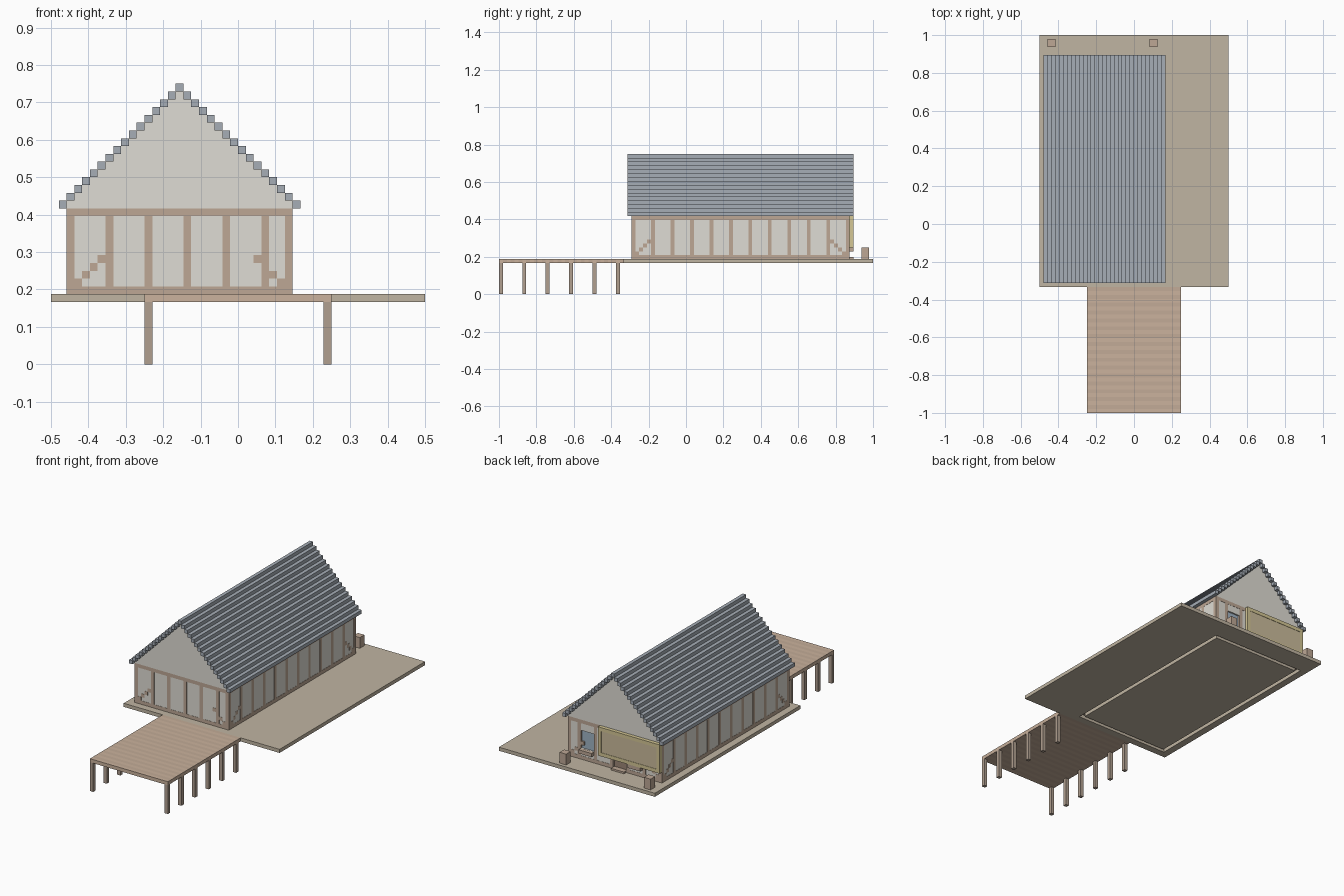
import bpy, bmesh
from mathutils import Matrix, Vector

if "Cube" in bpy.data.objects:
    bpy.data.objects.remove(bpy.data.objects["Cube"])

U = 1 / 48          # the model sits on a grid of small cubes
E = 0.06            # how far the plaster sits behind the timber
MATS = {}


def material(name, rgb):
    if name not in MATS:
        MATS[name] = bpy.data.materials.new(name)
        MATS[name].diffuse_color = (*rgb, 1)
    return MATS[name]


def part(name, boxes, mat):
    """One object made of boxes (x0, x1, y0, y1, z0, z1) in grid units."""
    bm = bmesh.new()
    for b in boxes:
        lo, hi = Vector(b[0::2]) * U, Vector(b[1::2]) * U
        m = Matrix.Translation((lo + hi) / 2) @ Matrix.Diagonal((*(hi - lo), 1))
        bmesh.ops.create_cube(bm, size=1, matrix=m)
    mesh = bpy.data.meshes.new(name)
    bm.to_mesh(mesh)
    bm.free()
    mesh.materials.append(mat)
    ob = bpy.data.objects.new(name, mesh)
    bpy.context.collection.objects.link(ob)
    return ob


ground = material("ground_tan", (0.53, 0.46, 0.36))
plank_a = material("plank_light", (0.60, 0.45, 0.34))
plank_b = material("plank_dark", (0.54, 0.41, 0.31))
pile = material("pile_brown", (0.44, 0.35, 0.28))
timber = material("timber_brown", (0.51, 0.39, 0.30))
plaster = material("plaster_cream", (0.74, 0.72, 0.66))
slate = material("slate_grey", (0.38, 0.42, 0.47))
glass = material("glass_blue", (0.35, 0.45, 0.55))
door_col = material("door_brown", (0.33, 0.24, 0.18))
gold = material("sign_gold", (0.66, 0.57, 0.30))
gold_in = material("sign_panel", (0.60, 0.50, 0.33))

# House footprint and heights
X0, X1, Y0, Y1 = -22, 7, -14, 42
Z0, Z1 = 9, 20

# Platform with a narrow slot beneath the house walls
part("platform", [
    (-24, X0, -16, 48, 8, 9), (X1, 24, -16, 48, 8, 9),
    (X0, X1, -16, Y0, 8, 9), (X0, X1, Y1, 48, 8, 9),
    (X0 + 1, X1 - 1, Y0 + 1, Y1 - 1, 8, 9)], ground)

# Dock planks and piles
for k, (name, mat) in enumerate((("dock_planks_light", plank_a),
                                 ("dock_planks_dark", plank_b))):
    part(name, [(-12, 12, y, y + 1, 8, 9) for y in range(-48 + k, -16, 2)], mat)
part("dock_piles", [(x, x + 1, y, y + 1, 0, 8)
                    for x in (-12, 11) for y in range(-48, -17, 6)], pile)

# Timber framing: posts, rails and stepped corner braces
end_posts = [-17, -12, -7, -2, 3]
side_posts = list(range(Y0 + 5, Y1 - 1, 5))
corners = [(x, x + 1, y, y + 1, Z0, Z1) for x in (X0, X1 - 1) for y in (Y0, Y1 - 1)]
part("corner_posts", corners, timber)


def end_frame(name, y, door=None):
    boxes = [(x, x + 1, y, y + 1, 10, 19) for x in end_posts]
    boxes.append((X0 + 1, X1 - 1, y, y + 1, 19, 20))
    spans = [(X0 + 1, X1 - 1)] if not door else [(X0 + 1, door[0]), (door[1], X1 - 1)]
    boxes += [(a, b, y, y + 1, 9, 10) for a, b in spans]
    for k in range(4):
        boxes.append((X0 + 1 + k, X0 + 2 + k, y, y + 1, 10 + k, 11 + k))
        if X1 - 2 - k not in end_posts:
            boxes.append((X1 - 2 - k, X1 - 1 - k, y, y + 1, 10 + k, 11 + k))
    part(name, boxes, timber)


def side_frame(name, x):
    boxes = [(x, x + 1, y, y + 1, 10, 19) for y in side_posts]
    boxes += [(x, x + 1, Y0 + 1, Y1 - 1, z, z + 1) for z in (9, 19)]
    for k in range(4):
        boxes.append((x, x + 1, Y0 + 1 + k, Y0 + 2 + k, 10 + k, 11 + k))
        boxes.append((x, x + 1, Y1 - 2 - k, Y1 - 1 - k, 10 + k, 11 + k))
    part(name, boxes, timber)


door = (-11, -7)
end_frame("front_frame", Y0)
end_frame("back_frame", Y1 - 1, door)
side_frame("left_frame", X0)
side_frame("right_frame", X1 - 1)

# Plaster infill on the front and sides
part("front_plaster", [(X0 + 1, X1 - 1, Y0 + E, Y0 + 1 - E, 10, 19)], plaster)
part("side_plaster", [(x + E, x + 1 - E, Y0 + 1, Y1 - 1, 10, 19)
                      for x in (X0, X1 - 1)], plaster)

# Back wall bays, with two windows and a door
windows = [(-16, -12), (-1, 3)]
edges = [X0] + end_posts + [X1 - 1]
infill = []
for a, b in zip(edges, edges[1:]):
    bay = (a + 1, b)
    heights = [(10, 19)]
    if bay in windows:
        heights = [(10, 12), (17, 19)]
    elif bay == door:
        heights = [(17, 19)]
    infill += [(*bay, Y1 - 1 + E, Y1 - E, lo, hi) for lo, hi in heights]
part("back_plaster", infill, plaster)
part("window_glass", [(*w, Y1 - 0.9, Y1 - 0.5, 12, 17) for w in windows], glass)
part("window_sills", [(*w, Y1, Y1 + 1, 11, 12) for w in windows], timber)
part("door", [(*door, Y1 - 0.9, Y1 - 0.5, 9, 17)], door_col)
part("door_step", [(*door, Y1 - 0.5, Y1 + 1, 9, 9.5)], timber)

# Stepped gables and roof courses
for name, y in (("front_gable", Y0), ("back_gable", Y1 - 1)):
    part(name, [(X0 + i, X1 - i, y, y + 1, Z1 + i, Z1 + i + 1)
                for i in range(15)], plaster)
roof = []
for i in range(16):
    for x in {X0 - 1 + i, X1 - i}:
        roof.append((x, x + 1, Y0 - 1, Y1 + 1, Z1 + i, Z1 + i + 1))
part("roof_courses", roof, slate)

# Blank sign board on the back wall
sx0, sx1, sz0, sz1 = X0, -3, 12, 20
part("sign_border", [
    (sx0, sx1, Y1, Y1 + 1, sz0, sz0 + 1), (sx0, sx1, Y1, Y1 + 1, sz1 - 1, sz1),
    (sx0, sx0 + 1, Y1, Y1 + 1, sz0 + 1, sz1 - 1),
    (sx1 - 1, sx1, Y1, Y1 + 1, sz0 + 1, sz1 - 1)], gold)
part("sign_panel", [(sx0 + 1, sx1 - 1, Y1, Y1 + 0.9, sz0 + 1, sz1 - 1)], gold_in)

# Crates at the back corners
for name, x in (("left_crate", X0), ("right_crate", 4)):
    part(name, [(x, x + 2, 45, 47, 9, 12)], timber)

for m in bpy.data.materials:
    if m.users and not m.is_grease_pencil:
        m.use_nodes = True
        m.node_tree.nodes["Principled BSDF"].inputs["Base Color"].default_value = m.diffuse_color
